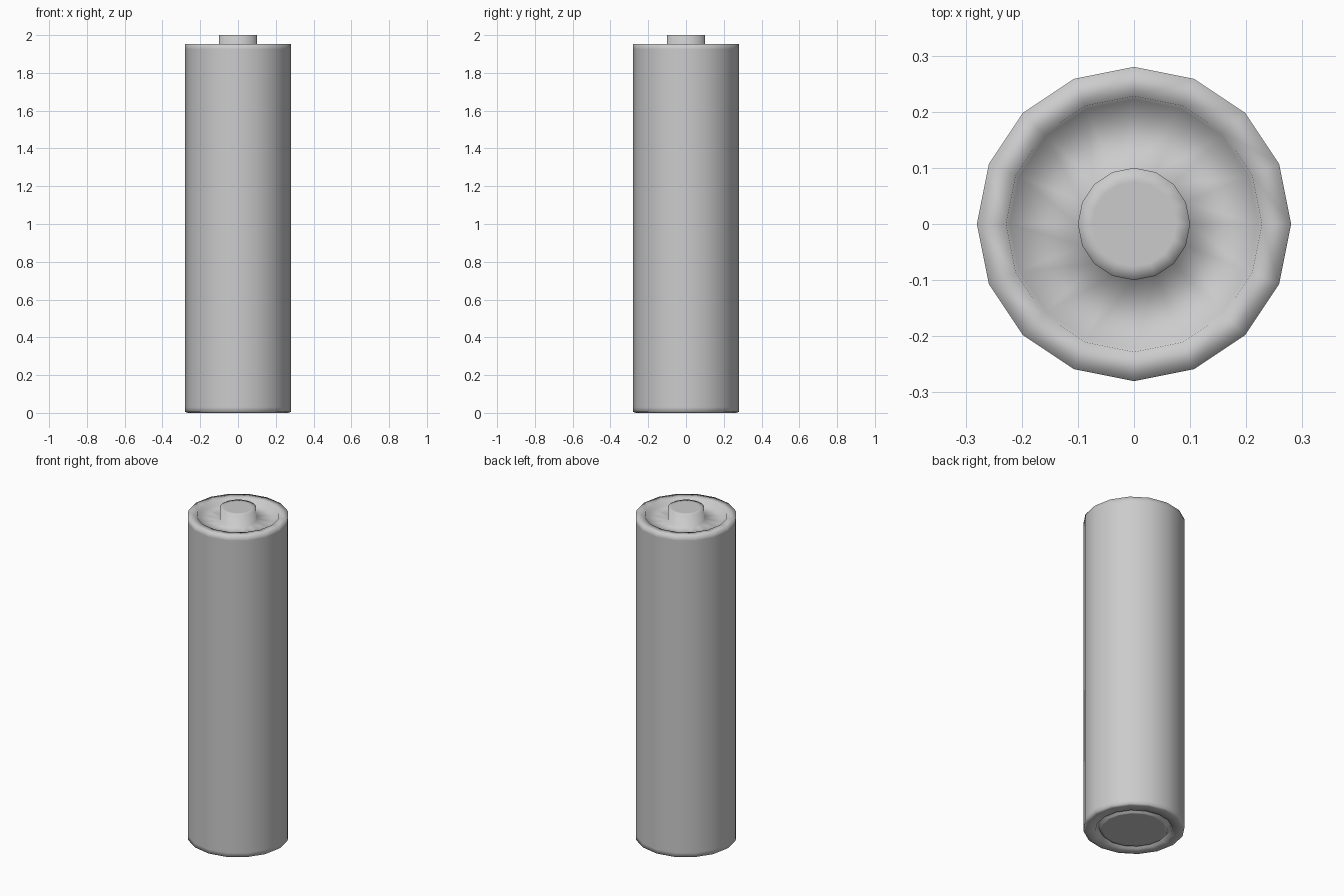
import bpy, bmesh, math

if "Cube" in bpy.data.objects:
    bpy.data.objects.remove(bpy.data.objects["Cube"])


def lathe(name, profile, sides=16):
    """Revolve an (r, z) profile, listed bottom to top, around z and cap open ends."""
    bm = bmesh.new()
    rings = []
    for r, z in profile:
        rings.append([bm.verts.new((r * math.cos(2 * math.pi * i / sides),
                                    r * math.sin(2 * math.pi * i / sides), z))
                      for i in range(sides)])
    for a, b in zip(rings, rings[1:]):
        for i in range(sides):
            j = (i + 1) % sides
            bm.faces.new((a[i], a[j], b[j], b[i]))
    bm.faces.new(list(reversed(rings[0])))
    bm.faces.new(rings[-1])
    for f in bm.faces:
        f.smooth = True
    mesh = bpy.data.meshes.new(name)
    bm.to_mesh(mesh)
    bm.free()
    obj = bpy.data.objects.new(name, mesh)
    bpy.context.collection.objects.link(obj)
    return obj


# Battery cell: grooved base, straight case, recessed top and raised terminal
lathe("battery_cell", [
    (0.17, 0.0), (0.187, 0.0),                    # negative contact disc
    (0.195, 0.018), (0.207, 0.018), (0.213, 0.0),  # groove around the contact
    (0.265, 0.0), (0.28, 0.005),                  # bottom rim
    (0.28, 0.03), (0.28, 1.925),                  # case wall
    (0.28, 1.953), (0.228, 1.953),                # top rim
    (0.222, 1.925), (0.1, 1.925),                 # recessed floor
    (0.1, 2.0), (0.075, 2.0),                     # positive terminal
])
